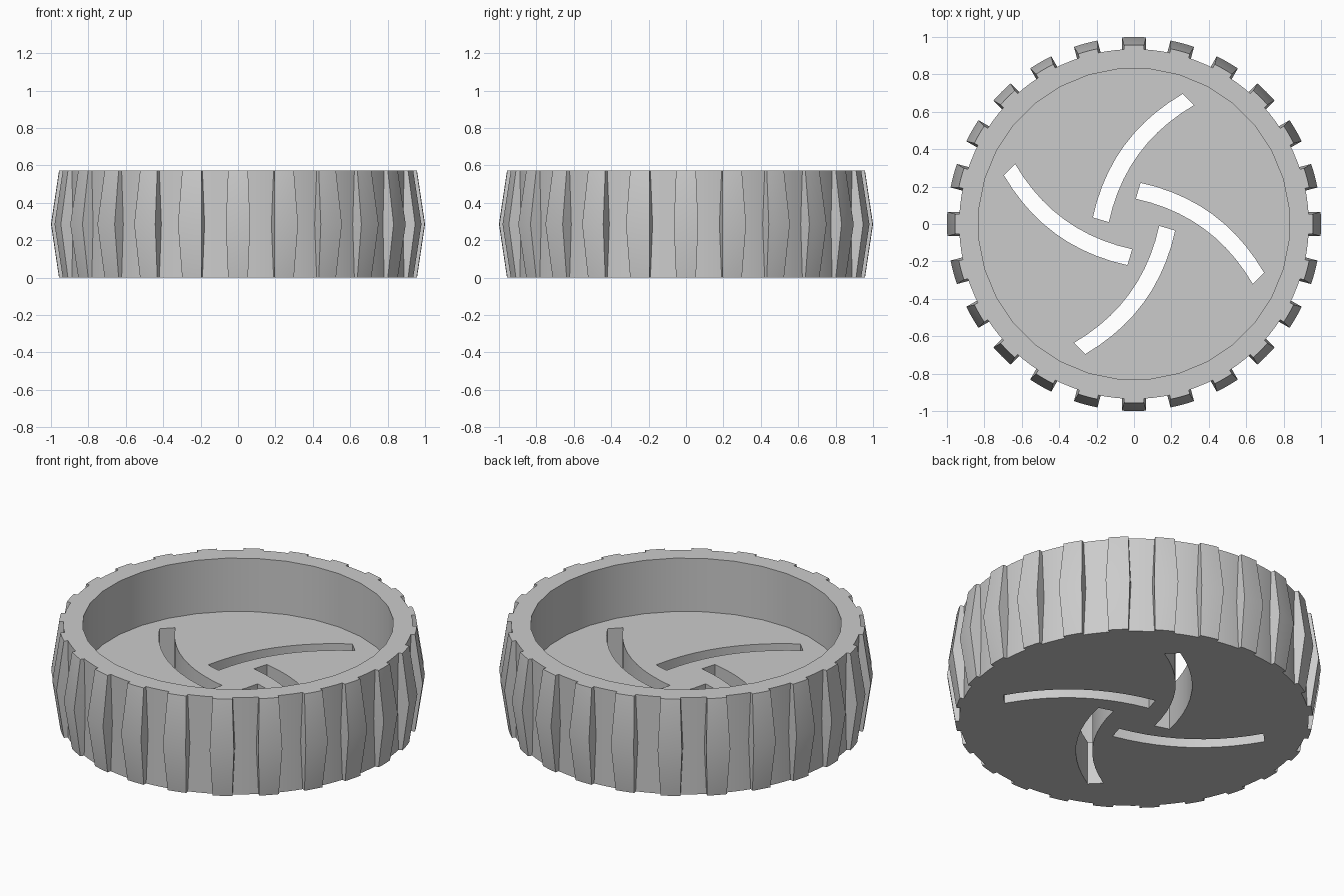
import bpy
import bmesh
from math import cos, sin, pi, radians
from mathutils import Vector

HEIGHT = 0.572
FLOOR = 0.257
BODY_R = 0.935
LUGS = 24

cube = bpy.data.objects.get("Cube")
if cube:
    bpy.data.objects.remove(cube, do_unlink=True)

grey = bpy.data.materials.new("plain grey")
grey.use_nodes = True
grey.diffuse_color = (0.6, 0.6, 0.6, 1)
grey.node_tree.nodes["Principled BSDF"].inputs["Base Color"].default_value = grey.diffuse_color


def loft(bm, sections):
    """Closed solid through outlines given as (points, z), bottom to top."""
    rings = [[bm.verts.new((p[0], p[1], z)) for p in pts] for pts, z in sections]
    for low, high in zip(rings, rings[1:]):
        for i in range(len(low)):
            j = (i + 1) % len(low)
            bm.faces.new((low[i], low[j], high[j], high[i]))
    bm.faces.new(rings[0][::-1])
    bm.faces.new(rings[-1])


def make_object(name, bm):
    bmesh.ops.recalc_face_normals(bm, faces=bm.faces)
    mesh = bpy.data.meshes.new(name)
    bm.to_mesh(mesh)
    bm.free()
    mesh.materials.append(grey)
    obj = bpy.data.objects.new(name, mesh)
    bpy.context.collection.objects.link(obj)
    return obj


def select_only(obj):
    bpy.ops.object.select_all(action='DESELECT')
    obj.select_set(True)
    bpy.context.view_layer.objects.active = obj


def cut(target, cutter):
    mod = target.modifiers.new("cut", 'BOOLEAN')
    mod.operation = 'DIFFERENCE'
    mod.solver = 'EXACT'
    mod.object = cutter
    select_only(target)
    bpy.ops.object.modifier_apply(modifier=mod.name)
    bpy.data.objects.remove(cutter, do_unlink=True)


def circle(radius, count):
    step = 2 * pi / count
    return [(radius * cos((i + 0.5) * step), radius * sin((i + 0.5) * step)) for i in range(count)]


def bow(start, end, sag, steps=10):
    """Curved line from start to end, bulging to the left by sag."""
    start, end = Vector(start), Vector(end)
    d = (end - start).normalized()
    left = Vector((-d.y, d.x))
    return [start.lerp(end, i / steps) + left * sag * 4 * (i / steps) * (1 - i / steps)
            for i in range(steps + 1)]


# Wheel body
bm = bmesh.new()
loft(bm, [(circle(BODY_R, 96), 0), (circle(BODY_R, 96), HEIGHT)])
body = make_object("wheel_body", bm)

# Deep recess in the top
bm = bmesh.new()
loft(bm, [(circle(0.833, 32), FLOOR), (circle(0.833, 32), HEIGHT + 0.1)])
cut(body, make_object("recess_cutter", bm))

# Four curved slots through the floor
slot = bow((-0.22, 0.035), (0.26, 0.695), 0.09)
slot += bow((-0.135, 0.01), (0.32, 0.635), 0.085)[::-1]
bm = bmesh.new()
for k in range(4):
    c, s = cos(k * pi / 2), sin(k * pi / 2)
    turned = [(p.x * c - p.y * s, p.x * s + p.y * c) for p in slot]
    loft(bm, [(turned, -0.1), (turned, FLOOR + 0.1)])
cut(body, make_object("slot_cutter", bm))


def lug_section(angle, radius, half):
    """Lug outline with parallel sides and a rounded outer face."""
    pts = [(BODY_R - 0.01, -half)]
    for t in (-1, -0.5, 0, 0.5, 1):
        y = half * t
        pts.append(((radius ** 2 - y ** 2) ** 0.5, y))
    pts.append((BODY_R - 0.01, half))
    c, s = cos(angle), sin(angle)
    return [(x * c - y * s, x * s + y * c) for x, y in pts]


# Tread lugs, widest and tallest at mid height
bm = bmesh.new()
for k in range(LUGS):
    a = 2 * pi * k / LUGS
    end = lug_section(a, 0.957, 0.053)
    loft(bm, [(end, 0), (lug_section(a, 1.0, 0.065), HEIGHT / 2), (end, HEIGHT)])
lugs = make_object("tread_lugs", bm)

for obj in (body, lugs):
    select_only(obj)
    bpy.ops.object.shade_smooth_by_angle(angle=radians(30))
